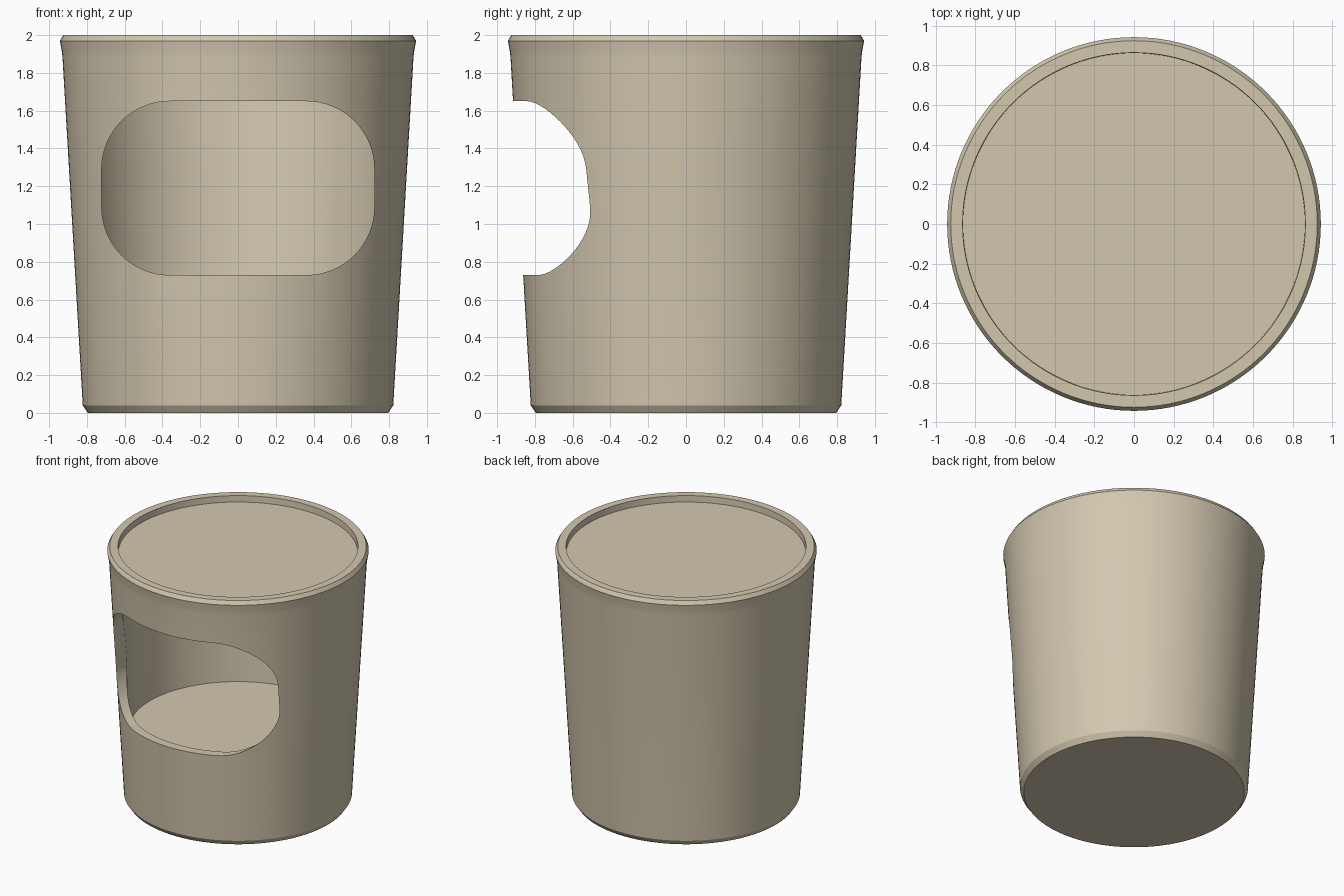
import bpy, bmesh, math

if "Cube" in bpy.data.objects:
    bpy.data.objects.remove(bpy.data.objects["Cube"])

SEGMENTS = 128

clay = bpy.data.materials.new("warm_beige")
clay.diffuse_color = (0.65, 0.575, 0.43, 1.0)
clay.use_nodes = True
clay.node_tree.nodes["Principled BSDF"].inputs["Base Color"].default_value = clay.diffuse_color


def finish(bm, name):
    """Turn a bmesh into a scene object with outward normals."""
    bmesh.ops.recalc_face_normals(bm, faces=bm.faces)
    mesh = bpy.data.meshes.new(name)
    bm.to_mesh(mesh)
    bm.free()
    mesh.materials.append(clay)
    obj = bpy.data.objects.new(name, mesh)
    bpy.context.collection.objects.link(obj)
    return obj


def lathe(name, profile):
    """Closed solid of revolution, capped flat at both ends."""
    bm = bmesh.new()
    rings = []
    for r, z in profile:
        angles = [math.tau * i / SEGMENTS for i in range(SEGMENTS)]
        rings.append([bm.verts.new((r * math.cos(a), r * math.sin(a), z)) for a in angles])
    for low, high in zip(rings, rings[1:]):
        for i in range(SEGMENTS):
            j = (i + 1) % SEGMENTS
            bm.faces.new((low[i], low[j], high[j], high[i]))
    bm.faces.new(rings[0])
    bm.faces.new(rings[-1])
    return finish(bm, name)


def rounded_prism(name, half_w, z0, z1, radius, y0, y1, steps=16):
    """Rounded rectangle in the XZ plane, extruded along Y."""
    bm = bmesh.new()
    corners = [(half_w - radius, z1 - radius), (radius - half_w, z1 - radius),
               (radius - half_w, z0 + radius), (half_w - radius, z0 + radius)]
    verts = []
    for k, (cx, cz) in enumerate(corners):
        for s in range(steps + 1):
            a = math.pi / 2 * (k + s / steps)
            verts.append(bm.verts.new((cx + radius * math.cos(a), y0, cz + radius * math.sin(a))))
    face = bm.faces.new(verts)
    out = bmesh.ops.extrude_face_region(bm, geom=[face])["geom"]
    moved = [v for v in out if isinstance(v, bmesh.types.BMVert)]
    bmesh.ops.translate(bm, verts=moved, vec=(0, y1 - y0, 0))
    return finish(bm, name)


# Tapered body with bevelled foot, flared lip and shallow recessed top
body = lathe("tapered_body", [
    (0.795, 0.0), (0.822, 0.04), (0.929, 1.88), (0.932, 1.91), (0.943, 1.97),
    (0.925, 2.0), (0.865, 2.0), (0.863, 1.95)])

# Hollow chamber and the front opening into it
chamber = lathe("chamber_cutter", [(0.78, 0.56), (0.857, 1.85)])
window = rounded_prism("window_cutter", 0.722, 0.73, 1.65, 0.36, -1.2, -0.3)

bpy.context.view_layer.objects.active = body
body.select_set(True)
for cutter in (chamber, window):
    mod = body.modifiers.new(cutter.name, 'BOOLEAN')
    mod.operation = 'DIFFERENCE'
    mod.solver = 'EXACT'
    mod.object = cutter
    bpy.ops.object.modifier_apply(modifier=mod.name)
    bpy.data.objects.remove(cutter)

# Smooth walls, crisp rim and opening edges
bpy.ops.object.select_all(action='DESELECT')
body.select_set(True)
bpy.ops.object.shade_smooth_by_angle(angle=math.radians(30))
